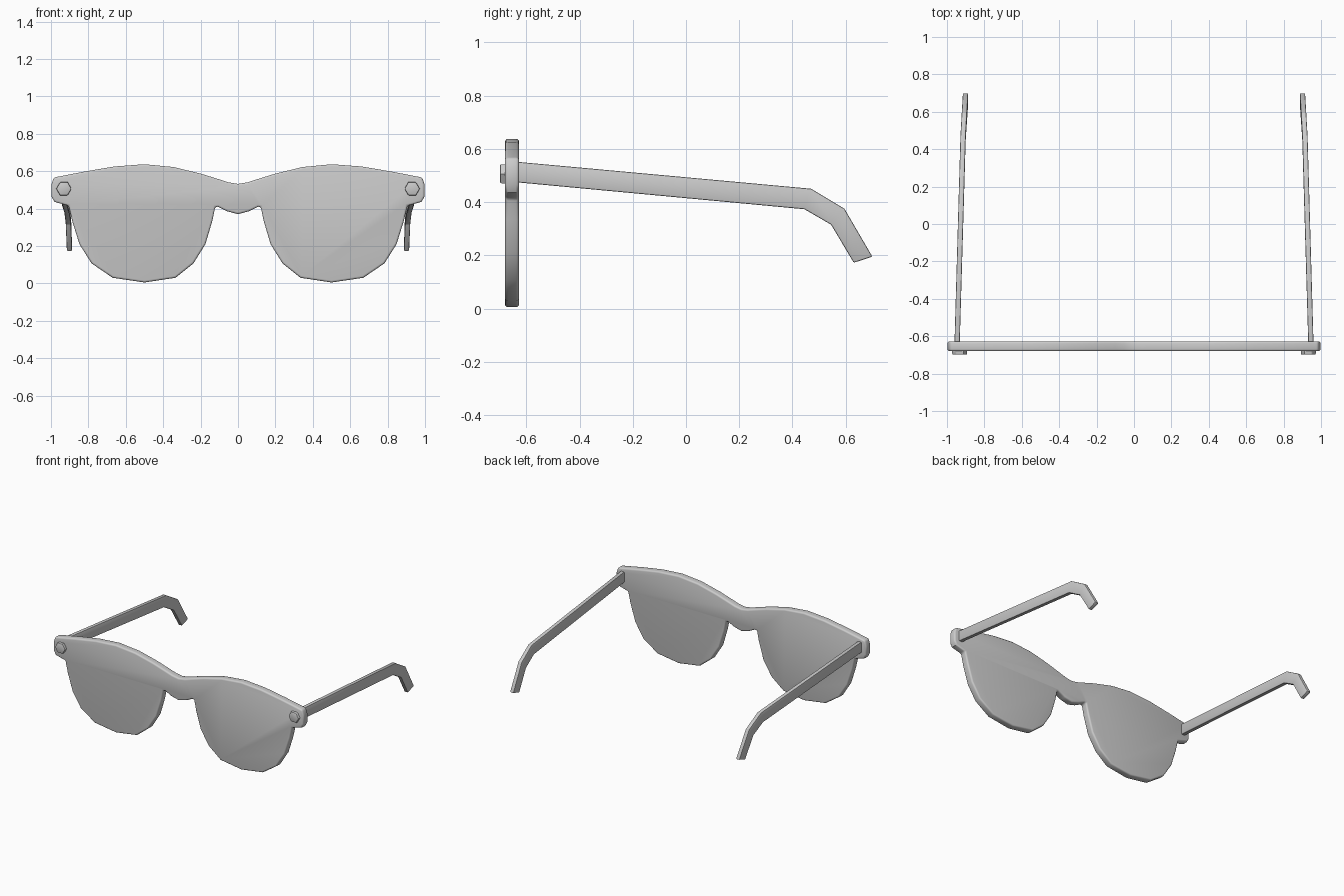
import bpy, bmesh, math
from mathutils import Matrix, Vector

if "Cube" in bpy.data.objects:
    bpy.data.objects.remove(bpy.data.objects["Cube"])


def finish(name, bm, bevel, segments, mirror=False, angle=40):
    """Round the hard edges, shade and optionally mirror a part."""
    bmesh.ops.recalc_face_normals(bm, faces=bm.faces)
    bm.normal_update()
    hard = [e for e in bm.edges if e.calc_face_angle(0) > math.radians(60)]
    bmesh.ops.bevel(bm, geom=hard, offset=bevel, segments=segments,
                    profile=0.5, affect='EDGES', clamp_overlap=True)
    mesh = bpy.data.meshes.new(name)
    bm.to_mesh(mesh)
    bm.free()
    obj = bpy.data.objects.new(name, mesh)
    bpy.context.collection.objects.link(obj)
    bpy.ops.object.select_all(action='DESELECT')
    obj.select_set(True)
    bpy.context.view_layer.objects.active = obj
    bpy.ops.object.shade_smooth_by_angle(angle=math.radians(angle))
    if mirror:
        obj.modifiers.new("mirror", 'MIRROR').use_axis[0] = True
    return obj


# Front plate: half outline from top of the bridge round to its underside
half = [(0, 0.532), (0.05, 0.54), (0.10, 0.556), (0.20, 0.587), (0.345, 0.622),
        (0.5, 0.637), (0.66, 0.625), (0.82, 0.598), (0.985, 0.566),
        (0.997, 0.53), (0.997, 0.465), (0.982, 0.436), (0.905, 0.415),
        (0.887, 0.335), (0.848, 0.21), (0.783, 0.107), (0.67, 0.03),
        (0.5, 0.005), (0.334, 0.03), (0.238, 0.107), (0.174, 0.21),
        (0.137, 0.335), (0.122, 0.408), (0.108, 0.41), (0.06, 0.386), (0, 0.37)]
outline = half + [(-x, z) for x, z in reversed(half[1:-1])]
bm = bmesh.new()
face = bm.faces.new([bm.verts.new((x, -0.68, z)) for x, z in outline])
ext = bmesh.ops.extrude_face_region(bm, geom=[face], use_keep_orig=True)
bmesh.ops.translate(bm, vec=(0, 0.053, 0),
                    verts=[v for v in ext["geom"] if isinstance(v, bmesh.types.BMVert)])
finish("front_plate", bm, 0.011, 3)

# Temple arms: sections of (top y, z), (bottom y, z), centre x
sections = [((-0.645, 0.552), (-0.645, 0.475), 0.946),
            ((0.47, 0.45), (0.445, 0.373), 0.914),
            ((0.595, 0.375), (0.545, 0.315), 0.907),
            ((0.70, 0.195), (0.63, 0.172), 0.901)]
bm = bmesh.new()
rings = []
for (ty, tz), (by, bz), x in sections:
    rings.append([bm.verts.new(p) for p in ((x - 0.014, ty, tz), (x + 0.014, ty, tz),
                                            (x + 0.014, by, bz), (x - 0.014, by, bz))])
for a, b in zip(rings, rings[1:]):
    for i in range(4):
        j = (i + 1) % 4
        bm.faces.new((a[i], a[j], b[j], b[i]))
bm.faces.new(rings[0])
bm.faces.new(rings[-1])
finish("temple_arms", bm, 0.005, 2, mirror=True, angle=25)

# Hexagonal screws on the front corners
bm = bmesh.new()
bmesh.ops.create_cone(bm, cap_ends=True, segments=6, radius1=0.041, radius2=0.041, depth=0.04,
                      matrix=Matrix.Translation((0.931, -0.679, 0.506))
                      @ Matrix.Rotation(math.pi / 2, 4, 'X') @ Matrix.Rotation(math.pi / 6, 4, 'Z'))
# Put a point of the hexagon on the horizontal axis
far = max(bm.verts, key=lambda v: v.co.x).co
turn = math.atan2(far.z - 0.506, far.x - 0.931)
bmesh.ops.rotate(bm, cent=Vector((0.931, 0, 0.506)), verts=bm.verts,
                 matrix=Matrix.Rotation(turn, 3, 'Y'))
finish("front_screws", bm, 0.006, 2, mirror=True, angle=40)
